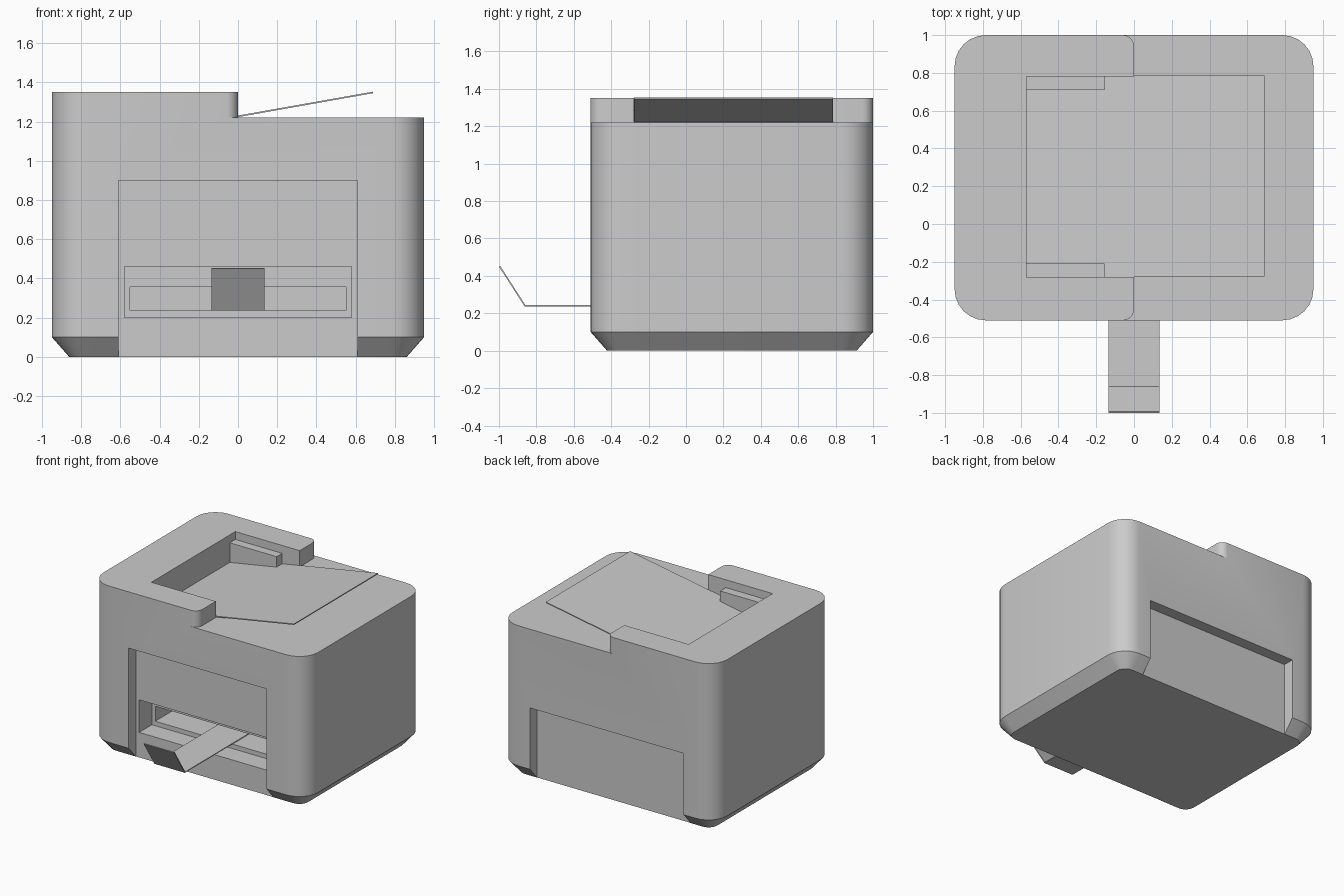
import bpy, bmesh, math

if "Cube" in bpy.data.objects:
    bpy.data.objects.remove(bpy.data.objects["Cube"])

FRONT, BACK, HALF_W = -0.51, 1.0, 0.95
MID_Y = (FRONT + BACK) / 2


def make_object(name, bm):
    bmesh.ops.recalc_face_normals(bm, faces=bm.faces)
    mesh = bpy.data.meshes.new(name)
    bm.to_mesh(mesh)
    bm.free()
    obj = bpy.data.objects.new(name, mesh)
    bpy.context.collection.objects.link(obj)
    return obj


def loft(name, rings):
    """Closed solid through equal-length rings of 3D points."""
    bm = bmesh.new()
    loops = [[bm.verts.new(p) for p in ring] for ring in rings]
    for a, b in zip(loops, loops[1:]):
        for i in range(len(a)):
            j = (i + 1) % len(a)
            bm.faces.new((a[i], a[j], b[j], b[i]))
    bm.faces.new(loops[0])
    bm.faces.new(loops[-1])
    return make_object(name, bm)


def prism_y(name, profile, y0, y1):
    return loft(name, [[(x, y, z) for x, z in profile] for y in (y0, y1)])


def prism_x(name, profile, x0, x1):
    return loft(name, [[(x, y, z) for y, z in profile] for x in (x0, x1)])


def box(name, x0, x1, y0, y1, z0, z1):
    return prism_y(name, [(x0, z0), (x1, z0), (x1, z1), (x0, z1)], y0, y1)


def arc(cx, cy, r, start, end, n):
    return [(cx + r * math.cos(math.radians(start + (end - start) * i / n)),
             cy + r * math.sin(math.radians(start + (end - start) * i / n)))
            for i in range(n + 1)]


def rounded_ring(inset, z, r=0.165, n=6):
    hx, hy = HALF_W - r, (BACK - FRONT) / 2 - r
    pts = []
    for k, (sx, sy) in enumerate([(1, 1), (-1, 1), (-1, -1), (1, -1)]):
        pts += arc(sx * hx, MID_Y + sy * hy, r - inset, 90 * k, 90 * k + 90, n)
    return [(x, y, z) for x, y in pts]


def cut(target, cutter):
    cutter.hide_render = True
    mod = target.modifiers.new("cut", 'BOOLEAN')
    mod.operation = 'DIFFERENCE'
    mod.solver = 'EXACT'
    mod.object = cutter
    bpy.context.view_layer.objects.active = target
    bpy.ops.object.modifier_apply(modifier=mod.name)
    bpy.data.objects.remove(cutter)


# Housing: rounded block with chamfered foot
body = loft("housing", [rounded_ring(0.088, 0), rounded_ring(0, 0.1), rounded_ring(0, 1.35)])

# Lower the right half of the lid, leaving rounded arm ends
r = 0.061
step = [(-0.061, -0.8), (1.3, -0.8), (1.3, 1.3), (-0.061, 1.3)]
step += arc(-0.061, BACK + 0.001 - r, r, 90, 0, 5)
step += arc(-0.061, FRONT - 0.001 + r, r, 0, -90, 5)
cut(body, loft("lid_step_cutter", [[(x, y, z) for x, y in step] for z in (1.22, 1.6)]))


# Sloping paper well in the lid
def slope(x):
    return 1.231 + 0.177 * x


cut(body, prism_y("well_cutter", [(-0.57, slope(-0.57) - 0.004), (0.1, slope(0.1) - 0.004),
                                  (0.1, 1.6), (-0.57, 1.6)], -0.28, 0.78))

# Front and rear recesses, output window and paper slot
cut(body, box("front_recess_cutter", -0.61, 0.61, -0.9, -0.42, -0.1, 0.9))
cut(body, box("rear_recess_cutter", -0.68, 0.68, 0.91, 1.3, -0.1, 0.59))
cut(body, box("window_cutter", -0.58, 0.58, -0.7, -0.26, 0.2, 0.46))
cut(body, box("slot_cutter", -0.55, 0.55, -0.5, 0.1, 0.236, 0.356))

# Sloping paper support sheet
t = 0.008
prism_y("paper_support", [(-0.57, slope(-0.57) - t), (0.69, slope(0.69) - t),
                          (0.69, slope(0.69)), (-0.57, slope(-0.57))], -0.279, 0.785)

# Paper guides on both sides of the well
for name, y0, y1 in (("front_guide", -0.28, -0.21), ("rear_guide", 0.71, 0.78)):
    prism_y(name, [(-0.57, slope(-0.57) - 0.003), (-0.155, slope(-0.155) - 0.003),
                   (-0.155, 1.287), (-0.57, 1.287)], y0, y1)

# Output tray with upturned stop
prism_x("output_tray", [(0.1, 0.237), (-0.863, 0.237), (-1.0, 0.45),
                        (-0.993, 0.453), (-0.859, 0.244), (0.1, 0.244)], -0.135, 0.135)

# Smooth the rounded corners
bpy.ops.object.select_all(action='DESELECT')
body.select_set(True)
bpy.context.view_layer.objects.active = body
bpy.ops.object.shade_smooth_by_angle(angle=math.radians(30))
